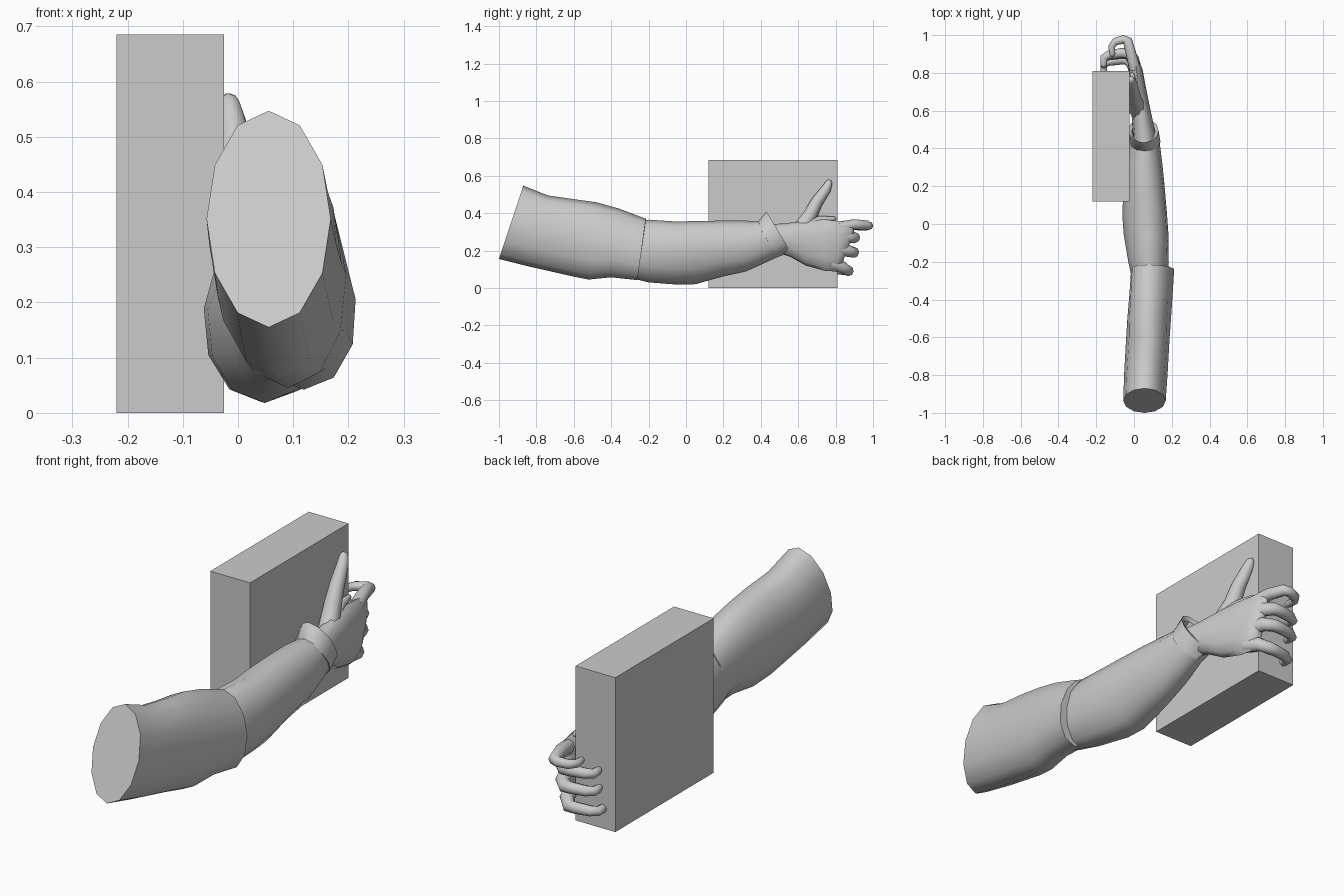
import bpy, bmesh, math
from mathutils import Vector

old = bpy.data.objects.get("Cube")
if old:
    bpy.data.objects.remove(old)

grey = bpy.data.materials.new("plain grey")
grey.use_nodes = True
GREY = (0.6, 0.6, 0.6, 1)
grey.diffuse_color = GREY
grey.node_tree.nodes["Principled BSDF"].inputs["Base Color"].default_value = GREY


def finish(name, bm, angle=60):
    bmesh.ops.recalc_face_normals(bm, faces=bm.faces[:])
    mesh = bpy.data.meshes.new(name)
    bm.to_mesh(mesh)
    bm.free()
    mesh.materials.append(grey)
    obj = bpy.data.objects.new(name, mesh)
    bpy.context.collection.objects.link(obj)
    bpy.ops.object.select_all(action="DESELECT")
    obj.select_set(True)
    bpy.context.view_layer.objects.active = obj
    bpy.ops.object.shade_smooth_by_angle(angle=math.radians(angle))
    return obj


def skin(bm, rings, caps=True, loop=False):
    """Bridge equal-sized vertex rings and optionally cap the ends."""
    n = len(rings[0])
    pairs = list(zip(rings, rings[1:])) + ([(rings[-1], rings[0])] if loop else [])
    for a, b in pairs:
        for i in range(n):
            j = (i + 1) % n
            bm.faces.new((a[i], a[j], b[j], b[i]))
    if caps and not loop:
        bm.faces.new(rings[0])
        bm.faces.new(rings[-1])


def ring(bm, y_bottom, y_top, x0, x1, z0, z1, lean=0, n=12):
    """Oval section across the arm; lean shifts the top towards +x."""
    verts = []
    for i in range(n):
        a = math.tau * i / n
        s, c = math.sin(a), math.cos(a)
        t = (s + 1) / 2
        verts.append(bm.verts.new(((x0 + x1) / 2 + c * (x1 - x0) / 2 + lean * s,
                                   y_bottom + (y_top - y_bottom) * t,
                                   z0 + (z1 - z0) * t)))
    return verts


def limb(name, sections, caps=True, loop=False, angle=60):
    bm = bmesh.new()
    skin(bm, [ring(bm, *s) for s in sections], caps, loop)
    return finish(name, bm, angle)


def finger(name, points, r0, r1, n=8):
    """Rounded tapering tube through a few joints."""
    pts = [Vector(p) for p in points]
    last = len(pts) - 1
    # each joint, plus a narrow extra ring rounding off the tip
    spec = []
    for i, p in enumerate(pts):
        d = (pts[min(i + 1, last)] - pts[max(i - 1, 0)]).normalized()
        spec.append((p, d, r0 + (r1 - r0) * i / last))
    p, d, r = spec[-1]
    spec += [(p + d * r * 0.6, d, r * 0.75), (p + d * r * 0.95, d, r * 0.3)]
    bm = bmesh.new()
    rings = []
    for p, d, r in spec:
        side = d.cross(Vector((0, 0, 1))).normalized()
        up = side.cross(d)
        rings.append([bm.verts.new(p + r * (math.cos(math.tau * i / n) * side
                                            + math.sin(math.tau * i / n) * up))
                      for i in range(n)])
    skin(bm, rings)
    return finish(name, bm, 80)


# Upright slab held in the hand
bm = bmesh.new()
bmesh.ops.create_cube(bm, size=1)
for v in bm.verts:
    v.co = Vector((-0.1225, 0.465, 0.3425)) + v.co * Vector((0.195, 0.69, 0.685))
finish("slab", bm, 30)

# Upper sleeve with its slanted shoulder end and turned-in elbow opening
limb("upper_sleeve", [
    (-1.0, -0.87, -0.057, 0.168, 0.155, 0.547),
    (-0.84, -0.74, -0.052, 0.178, 0.115, 0.495),
    (-0.62, -0.60, -0.042, 0.188, 0.065, 0.475),
    (-0.52, -0.48, -0.035, 0.196, 0.045, 0.458, -0.01),
    (-0.40, -0.36, -0.025, 0.204, 0.057, 0.425, -0.015),
    (-0.26, -0.215, -0.015, 0.213, 0.042, 0.370, -0.02),
    (-0.26, -0.215, 0.0, 0.18, 0.06, 0.35, -0.02)])

# Forearm sleeve
limb("forearm_sleeve", [
    (-0.32, -0.27, -0.01, 0.175, 0.06, 0.35),
    (-0.20, -0.20, -0.03, 0.184, 0.03, 0.365),
    (-0.05, -0.05, -0.055, 0.182, 0.018, 0.355, 0.015),
    (0.05, 0.05, -0.062, 0.175, 0.02, 0.358, 0.015),
    (0.20, 0.20, -0.055, 0.162, 0.062, 0.360, 0.01),
    (0.32, 0.32, -0.04, 0.150, 0.088, 0.360),
    (0.49, 0.39, -0.02, 0.135, 0.165, 0.355)])

# Flared wrist cuff, a hollow tilted band
limb("wrist_cuff", [
    (0.49, 0.38, -0.025, 0.140, 0.165, 0.347),
    (0.56, 0.43, -0.030, 0.130, 0.193, 0.410),
    (0.55, 0.43, -0.012, 0.112, 0.215, 0.385),
    (0.48, 0.38, -0.010, 0.120, 0.185, 0.335)], loop=True, angle=40)

# Palm, narrowing towards the knuckles
limb("palm", [
    (0.46, 0.42, 0.0, 0.115, 0.20, 0.34),
    (0.56, 0.53, -0.010, 0.100, 0.165, 0.345),
    (0.64, 0.64, -0.020, 0.080, 0.120, 0.360),
    (0.74, 0.74, -0.022, 0.060, 0.092, 0.366),
    (0.80, 0.84, -0.022, 0.045, 0.088, 0.355),
    (0.83, 0.89, -0.018, 0.025, 0.105, 0.335),
    (0.84, 0.90, -0.010, 0.010, 0.150, 0.300)])

# Thumb pointing up along the slab
finger("thumb", [(0.02, 0.60, 0.30), (0.0, 0.665, 0.39), (-0.003, 0.70, 0.46),
                 (-0.012, 0.75, 0.53), (-0.016, 0.763, 0.558)], 0.045, 0.021)
finger("thumb_web", [(0.02, 0.64, 0.34), (0.0, 0.72, 0.365), (-0.01, 0.79, 0.37)],
       0.03, 0.012)

# Fingers wrapping round the far edge of the slab
finger("index_finger", [(0.005, 0.82, 0.325), (-0.015, 0.90, 0.34), (-0.035, 0.972, 0.335),
                        (-0.055, 0.978, 0.333), (-0.10, 0.965, 0.328),
                        (-0.118, 0.94, 0.326), (-0.115, 0.90, 0.325)], 0.030, 0.016)
for label, z, reach, drop in (("middle", 0.27, 0.905, 0.0),
                              ("ring", 0.205, 0.90, 0.015),
                              ("little", 0.13, 0.87, 0.04)):
    finger(label + "_finger", [(0.01, reach - 0.10, z), (-0.005, reach - 0.03, z - drop / 2),
                               (-0.035, reach, z - drop), (-0.07, reach, z - drop),
                               (-0.135, reach - 0.01, z - drop),
                               (-0.160, reach - 0.025, z - drop),
                               (-0.160, reach - 0.06, z - drop)], 0.034, 0.018)
